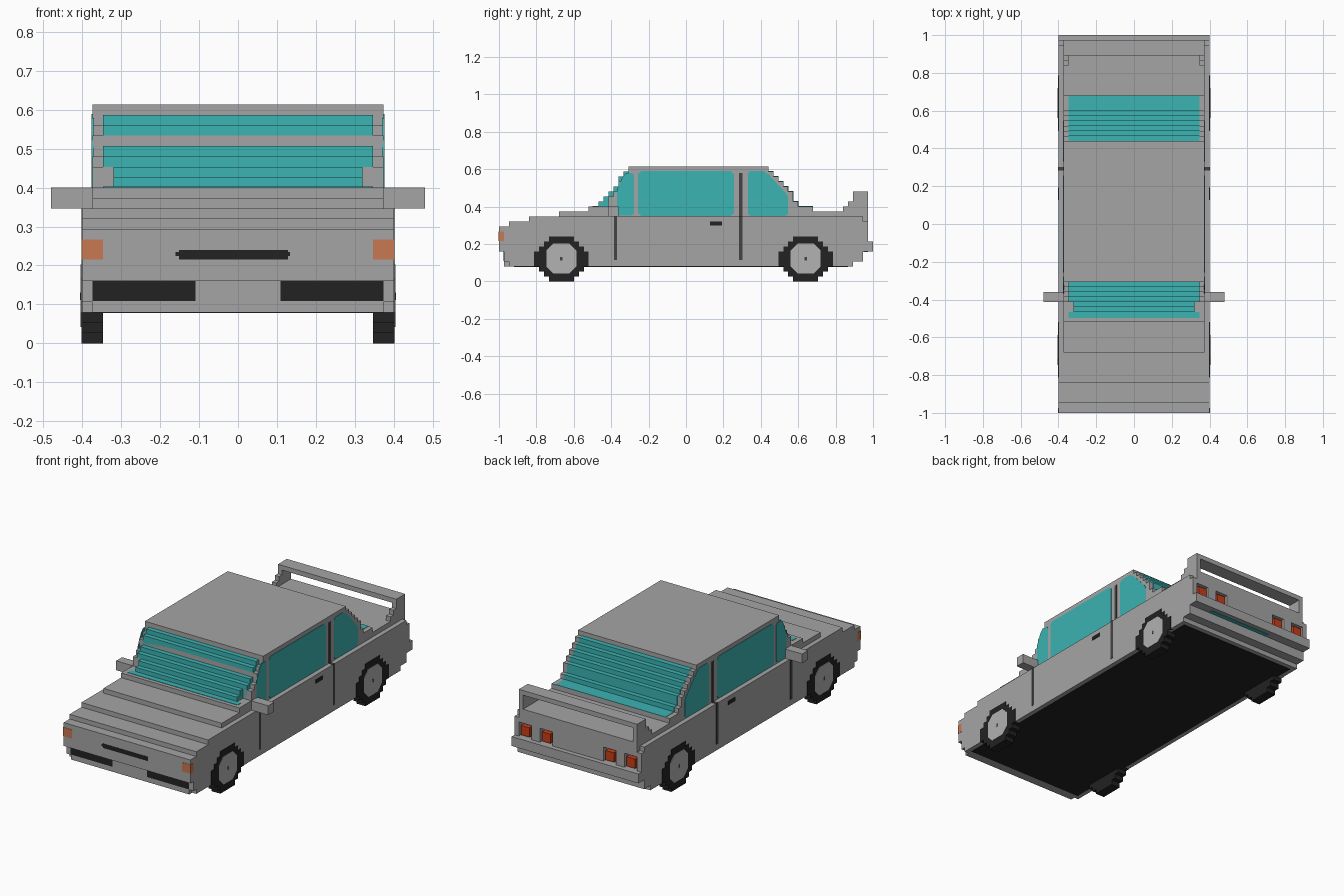
import bpy, bmesh, math

if "Cube" in bpy.data.objects:
    bpy.data.objects.remove(bpy.data.objects["Cube"], do_unlink=True)

U = 2 / 75      # block size
E = 0.08        # plate thickness in blocks


def material(name, r, g, b):
    lin = [((c / 255 + 0.055) / 1.055) ** 2.4 for c in (r, g, b)] + [1]
    m = bpy.data.materials.new(name)
    m.use_nodes = True
    m.diffuse_color = lin
    m.node_tree.nodes["Principled BSDF"].inputs["Base Color"].default_value = lin
    return m


GREY = material("body grey", 165, 165, 165)
HUB = material("hub grey", 178, 178, 178)
TEAL = material("glass teal", 60, 179, 179)
BLACK = material("black", 34, 34, 34)
SEAM = material("seam dark grey", 68, 68, 68)
AMBER = material("amber", 200, 120, 80)
RED = material("tail red", 200, 62, 24)


def add_prism(bm, pts, x0, x1):
    """Extrude a side outline (length, height) from x0 to x1, in blocks."""
    a, b = [[bm.verts.new((x * U, -1 + j * U, k * U)) for j, k in pts] for x in (x0, x1)]
    n = len(pts)
    bm.faces.new(a)
    bm.faces.new(b[::-1])
    for i in range(n):
        bm.faces.new((a[i], b[i], b[(i + 1) % n], a[(i + 1) % n]))


def part(name, mat, prisms, mirror=False):
    """Make one object from (outline, x0, x1) prisms, with copies at -x if wanted."""
    bm = bmesh.new()
    for pts, x0, x1 in prisms:
        add_prism(bm, pts, x0, x1)
        if mirror:
            add_prism(bm, pts, -x1, -x0)
    bmesh.ops.recalc_face_normals(bm, faces=bm.faces)
    me = bpy.data.meshes.new(name)
    bm.to_mesh(me)
    bm.free()
    me.materials.append(mat)
    ob = bpy.data.objects.new(name, me)
    bpy.context.collection.objects.link(ob)
    return ob


def rect(j0, j1, k0, k1):
    return [(j0, k0), (j0, k1), (j1, k1), (j1, k0)]


def box(x0, x1, j0, j1, k0, k1):
    return rect(j0, j1, k0, k1), x0, x1


def rounded(j0, j1, k0, k1, c):
    return [(j0 + c, k0), (j0, k0 + c), (j0, k1 - c), (j0 + c, k1),
            (j1 - c, k1), (j1, k1 - c), (j1, k0 + c), (j1 - c, k0)]


# Lower body with stepped nose and tail
lower = [(0, 6), (0, 11), (2, 11), (2, 12), (6, 12), (6, 13), (73, 13), (73, 4),
         (71, 4), (71, 3), (2, 3), (2, 4), (1, 4), (1, 6)]
part("lower_body", GREY, [(lower, -15, 15), box(-14, 14, 1, 2, 3, 4)])
part("floor", BLACK, [box(-14, 14, 3, 70, 3 - E, 3.1)])

# Bonnet, cabin and boot in one stepped outline
front_steps = {22: 18, 23: 19, 24: 21, 25: 22}     # windscreen heights
rear_steps = {54: 22, 55: 21, 56: 20, 57: 19, 58: 18, 59: 16}
upper = [(12, 13), (12, 14), (18, 14), (18, 15), (22, 15)]
for j, k in front_steps.items():
    upper += [(j, k - 1), (j + 1, k - 1)]
upper += [(26, 23), (54, 23)]
for j, k in rear_steps.items():
    upper += [(j, k), (j + 1, k)]
upper += [(60, 15), (63, 15), (63, 14), (74, 14), (74, 12), (73, 12), (73, 13)]
part("cabin_and_decks", GREY, [(upper, -14, 14)])

# Windscreen steps
glass = [box(-13, 13, 18.8, 20, 14.9, 15 + E),
         box(-12, 12, 20, 22, 15, 16), box(-12, 12, 21, 22, 16, 17)]
glass += [box(-13, 13, j, 26, k - 3, k) for j, k in front_steps.items()]
part("windscreen", TEAL, glass)

# Rear window steps
glass = [box(-13, 13, j, j + 1 + E, k - 2, k + E) for j, k in rear_steps.items()]
glass += [box(-13, 13, 60, 63, 14.9, 15 + E)]
part("rear_window", TEAL, glass)

# Side windows
quarter = [(23.7, 13.2), (23.7, 18.5), (24.8, 21), (25.5, 21.7), (26.7, 21.7),
           (27.1, 21.2), (27.1, 13.7), (26.6, 13.2)]
rear_pane = [(50.4, 13.1), (49.9, 13.6), (49.9, 21.6), (50.4, 22.1), (53, 22.1),
             (54, 21.5), (57.6, 17.6), (58, 16.8), (58, 13.6), (57.5, 13.1)]
part("side_windows", TEAL, [(p, 13.9, 14 + E) for p in
     (quarter, rounded(27.9, 47.1, 13.1, 22.1, 0.6), rear_pane)], mirror=True)

# Door seams and handles
part("door_seams", SEAM, [box(14.9, 15 + E, 23.1, 23.7, 4.3, 13),
                          box(14.9, 15 + E, 48.1, 48.8, 4.3, 13 + E),
                          box(14, 15 + E, 48.1, 48.8, 12.9, 13 + E),
                          box(13.9, 14 + E, 48.1, 48.8, 13, 21.7)], mirror=True)
part("door_handles", BLACK, [box(14.9, 15 + E, 42.3, 44.7, 11.2, 12)], mirror=True)
part("mirrors", GREY, [box(14, 18, 22, 24, 13, 15)], mirror=True)

# Wheels built from stepped rows
half = [2.5, 3.5, 4.5, 5.5, 5.5, 5.5, 4.5, 3.5, 2.5]
for name, c in (("front", 12.5), ("rear", 61.5)):
    left = [p for k, h in enumerate(half) for p in ((c - h, k), (c - h, k + 1))]
    right = [(2 * c - j, k) for j, k in reversed(left)]
    outline = []
    for p in left + right:
        if p not in outline:
            outline.append(p)
    part(name + "_tyres", BLACK, [(outline, 13, 15 + E)], mirror=True)
    part(name + "_hubs", HUB, [(rounded(c - 3, c + 3, 1.6, 7.6, 1.4), 15, 15 + 2 * E)], mirror=True)
    part(name + "_hub_caps", SEAM, [(rect(c - 0.25, c + 0.25, 4.2, 4.9), 15, 15 + 2.5 * E)], mirror=True)

# Front lights, grille and intakes
part("front_indicators", AMBER, [box(13, 15.06, -0.06, 1, 8.1, 10)], mirror=True)
part("grille", BLACK, [box(-5.7, 4.8, -0.06, 0.1, 8.1, 9), box(-6, 5, -0.06, 0.1, 8.4, 8.8)])
part("lower_intakes", BLACK, [box(4.1, 14, 1 - E, 1.1, 4.1, 6)], mirror=True)

# Rear panel with four light pockets, and the bumper
panel = [box(-15, 15, 73, 74, 6, 8), box(-15, 15, 73, 74, 11, 12)]
edges = [-15, -14, -11, -9, -6, 6, 9, 11, 14, 15]
panel += [box(a, b, 73, 74, 8, 11) for a, b in zip(edges[::2], edges[1::2])]
part("rear_panel", GREY, panel)
part("tail_lights", RED, [box(x - 1, x + 1, 73, 74, 8.4, 10.4) for x in (7.5, 12.5)], mirror=True)
part("rear_bumper", GREY, [box(-15, 15, 74, 75, 6, 8)])
part("bumper_underside_strip", TEAL, [box(-5, 10, 73.1, 74, 6 - E, 6.1)])

# Rear wing on end posts
part("wing", GREY, [box(-14, 14, 71, 74, 17, 18)])
post = [(69, 14), (69, 15), (70, 15), (70, 16), (71, 16), (71, 17), (74, 17), (74, 14)]
part("wing_posts", GREY, [(post, 13, 14)], mirror=True)
